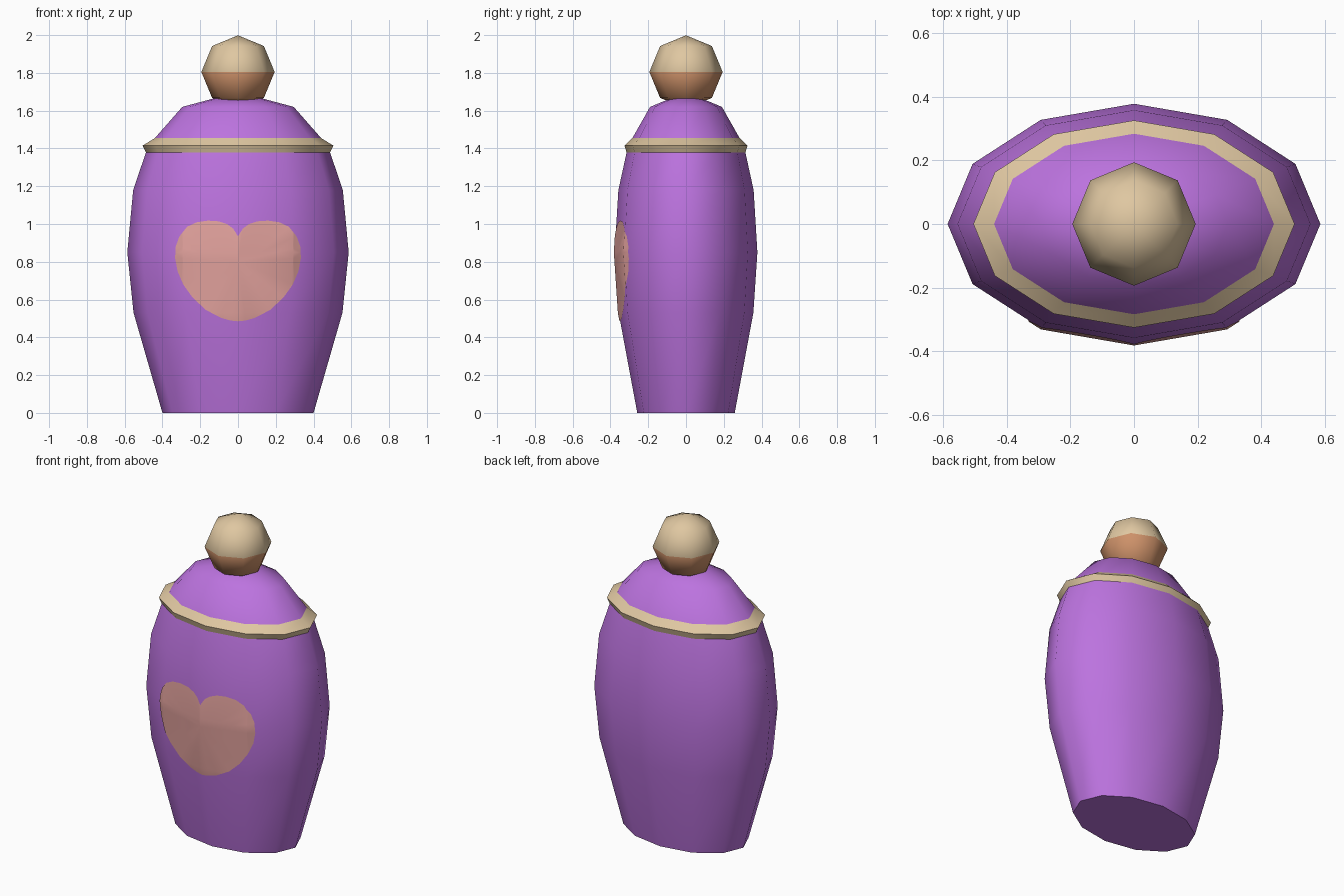
import bpy, bmesh, math
from mathutils import Vector
from mathutils.bvhtree import BVHTree

if "Cube" in bpy.data.objects:
    bpy.data.objects.remove(bpy.data.objects["Cube"])


def material(name, srgb):
    lin = [((c / 255 + 0.055) / 1.055) ** 2.4 for c in srgb]
    m = bpy.data.materials.new(name)
    m.diffuse_color = (*lin, 1)
    m.use_nodes = True
    m.node_tree.nodes["Principled BSDF"].inputs["Base Color"].default_value = m.diffuse_color
    return m


PURPLE = material("purple", (188, 115, 223))
TAN = material("tan", (223, 199, 161))
BROWN = material("copper brown", (205, 145, 105))
PINK = material("dusty pink", (229, 164, 159))
SIDES, DEPTH = 12, 0.645   # oval cross-section


def finish(bm, name, mats, angle=50):
    me = bpy.data.meshes.new(name)
    bm.to_mesh(me)
    bm.free()
    ob = bpy.data.objects.new(name, me)
    bpy.context.collection.objects.link(ob)
    for m in mats:
        me.materials.append(m)
    bpy.ops.object.select_all(action='DESELECT')
    ob.select_set(True)
    bpy.context.view_layer.objects.active = ob
    bpy.ops.object.shade_smooth_by_angle(angle=math.radians(angle))
    return ob


def oval_lathe(profile, bottom=False, top=False):
    bm = bmesh.new()
    rings = []
    for r, z in profile:
        rings.append([bm.verts.new((r * math.cos(a), r * DEPTH * math.sin(a), z))
                      for a in (2 * math.pi * i / SIDES for i in range(SIDES))])
    for lo, hi in zip(rings, rings[1:]):
        for i in range(SIDES):
            j = (i + 1) % SIDES
            bm.faces.new((lo[i], lo[j], hi[j], hi[i]))
    if bottom:
        bm.faces.new(rings[0][::-1])
    if top:
        bm.faces.new(rings[-1])
    return bm


# Jar body
BODY = [(0.40, 0), (0.553, 0.53), (0.586, 0.85), (0.555, 1.18), (0.487, 1.38)]
body = oval_lathe(BODY, bottom=True)
body_tree = BVHTree.FromBMesh(body)
finish(body, "jar_body", [PURPLE])

# Rim band and domed lid
finish(oval_lathe([(0.487, 1.378), (0.505, 1.415), (0.44, 1.455)]), "rim_band", [TAN])
finish(oval_lathe([(0.44, 1.455), (0.295, 1.62), (0.12, 1.667)], top=True),
       "lid", [PURPLE])

# Round knob, darker in its lower half
KNOB_Z = 1.805
bm = bmesh.new()
bmesh.ops.create_uvsphere(bm, u_segments=8, v_segments=4, radius=0.194)
bmesh.ops.translate(bm, verts=bm.verts, vec=(0, 0, KNOB_Z))
for f in bm.faces:
    f.material_index = int(f.calc_center_median().z < KNOB_Z)
finish(bm, "knob", [TAN, BROWN], 60)

# Painted heart: flat fan, cut along the body creases, laid onto the front
half = [(0, 0.935), (0.025, 0.975), (0.055, 0.998), (0.10, 1.014), (0.16, 1.018),
        (0.22, 1.009), (0.27, 0.985), (0.31, 0.935), (0.33, 0.88), (0.333, 0.82),
        (0.32, 0.75), (0.29, 0.68), (0.24, 0.61), (0.17, 0.545), (0.09, 0.503),
        (0.04, 0.489), (0, 0.485)]
outline = half + [(-x, z) for x, z in half[-2:0:-1]]
bm = bmesh.new()
centre = bm.verts.new((0, -1, 0.80))
edge = [bm.verts.new((x, -1, z)) for x, z in outline]
for a, b in zip(edge, edge[1:] + edge[:1]):
    bm.faces.new((centre, b, a))
cuts = [((0, 0, z), (0, 0, 1)) for _, z in BODY[1:3]]
for (r0, z0), (r1, z1) in zip(BODY[1:], BODY[2:4]):
    for s in (-1, 1):
        cuts.append(((s * r0 / 2, 0, z0), (z1 - z0, 0, -s * (r1 - r0) / 2)))
for co, no in cuts:
    bmesh.ops.bisect_plane(bm, geom=bm.verts[:] + bm.edges[:] + bm.faces[:],
                           dist=1e-5, plane_co=co, plane_no=no)
bmesh.ops.triangulate(bm, faces=bm.faces[:])
for v in bm.verts:
    hit = body_tree.ray_cast(v.co + Vector((1e-5, 0, 1e-5)), Vector((0, 1, 0)))[0]
    v.co.y = hit.y - 0.004
bm.normal_update()
if sum(f.normal.y for f in bm.faces) > 0:
    bmesh.ops.reverse_faces(bm, faces=bm.faces[:])
finish(bm, "heart_emblem", [PINK])
